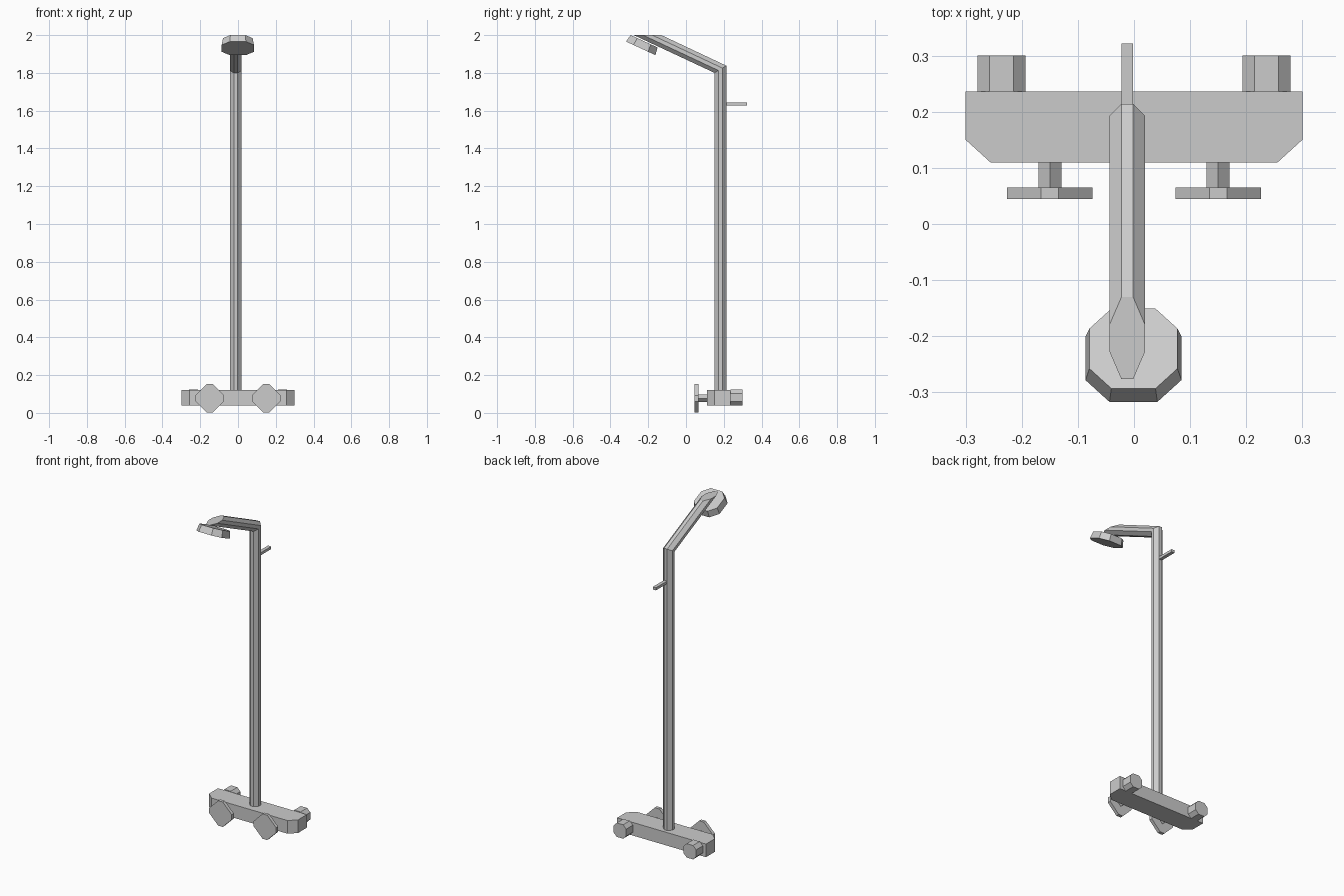
import bpy, bmesh, math
from mathutils import Matrix, Vector

cube = bpy.data.objects.get("Cube")
if cube:
    bpy.data.objects.remove(cube, do_unlink=True)

metal = bpy.data.materials.new("grey metal")
metal.use_nodes = True
GREY = (0.6, 0.6, 0.6, 1.0)
metal.diffuse_color = GREY
metal.node_tree.nodes["Principled BSDF"].inputs["Base Color"].default_value = GREY


def octagon(half, flat):
    """Square of half-width `half` with cut corners, sides 2 * `flat` long."""
    return [(half, -flat), (half, flat), (flat, half), (-flat, half),
            (-half, flat), (-half, -flat), (-flat, -half), (flat, -half)]


def loft(name, rings):
    """Skin a run of matching point rings and cap both ends."""
    bm = bmesh.new()
    loops = [[bm.verts.new(p) for p in ring] for ring in rings]
    n = len(loops[0])
    for a, b in zip(loops, loops[1:]):
        for i in range(n):
            j = (i + 1) % n
            bm.faces.new((a[i], a[j], b[j], b[i]))
    bm.faces.new(loops[0][::-1])
    bm.faces.new(loops[-1])
    bmesh.ops.recalc_face_normals(bm, faces=bm.faces[:])
    mesh = bpy.data.meshes.new(name)
    bm.to_mesh(mesh)
    bm.free()
    mesh.materials.append(metal)
    obj = bpy.data.objects.new(name, mesh)
    bpy.context.collection.objects.link(obj)
    return obj


def along_y(name, profile, x, z, y0, y1):
    """Extrude an x-z profile from y0 to y1."""
    return loft(name, [[(x + u, y, z + v) for u, v in profile] for y in (y0, y1)])


# Mixer body with cut front corners
outline = [(-0.3, 0.236), (-0.3, 0.15), (-0.256, 0.11),
           (0.256, 0.11), (0.3, 0.15), (0.3, 0.236)]
loft("mixer_body", [[(x, y, z) for x, y in outline] for z in (0.04, 0.12)])

# Wall connectors, tap stems and tap handles on both sides
STEM = 0.0205
for side, s in (("right", -1), ("left", 1)):
    along_y(side + "_wall_connector", octagon(0.0425, 0.0215),
            s * 0.236, 0.082, 0.236, 0.3)
    along_y(side + "_tap_stem", [(STEM, 0), (0, STEM), (-STEM, 0), (0, -STEM)],
            s * 0.15, 0.077, 0.065, 0.11)
    along_y(side + "_tap_handle", octagon(0.076, 0.0155),
            s * 0.15, 0.077, 0.045, 0.065)

# Riser pipe: level base, mitred bend, then an arm ending in a level cut
PIPE_X, PIPE_Y = -0.012, 0.1825
pipe = octagon(0.0315, 0.0105)
loft("riser_pipe", [
    [(PIPE_X + u, PIPE_Y + v, 0.12) for u, v in pipe],
    [(PIPE_X + u, PIPE_Y + v, 1.819 + v * 0.6) for u, v in pipe],
    [(PIPE_X + u, -0.2035 + v * 2.32, 2.0) for u, v in pipe],
])

# Wall bracket behind the riser
bar = [(-0.0105, -0.008), (0.0105, -0.008), (0.0105, 0.008), (-0.0105, 0.008)]
along_y("wall_bracket", bar, PIPE_X, 1.635, 0.205, 0.322)

# Shower head: flared octagon tilted to match the arm
tilt = Matrix.Translation((-0.001, -0.222, 1.9675)) @ Matrix.Rotation(
    math.radians(-24.8), 4, "X")
loft("shower_head", [
    [tilt @ Vector((u, v, z)) for u, v in octagon(half, half / 2)]
    for half, z in ((0.0785, 0.0), (0.0855, -0.0415))
])
